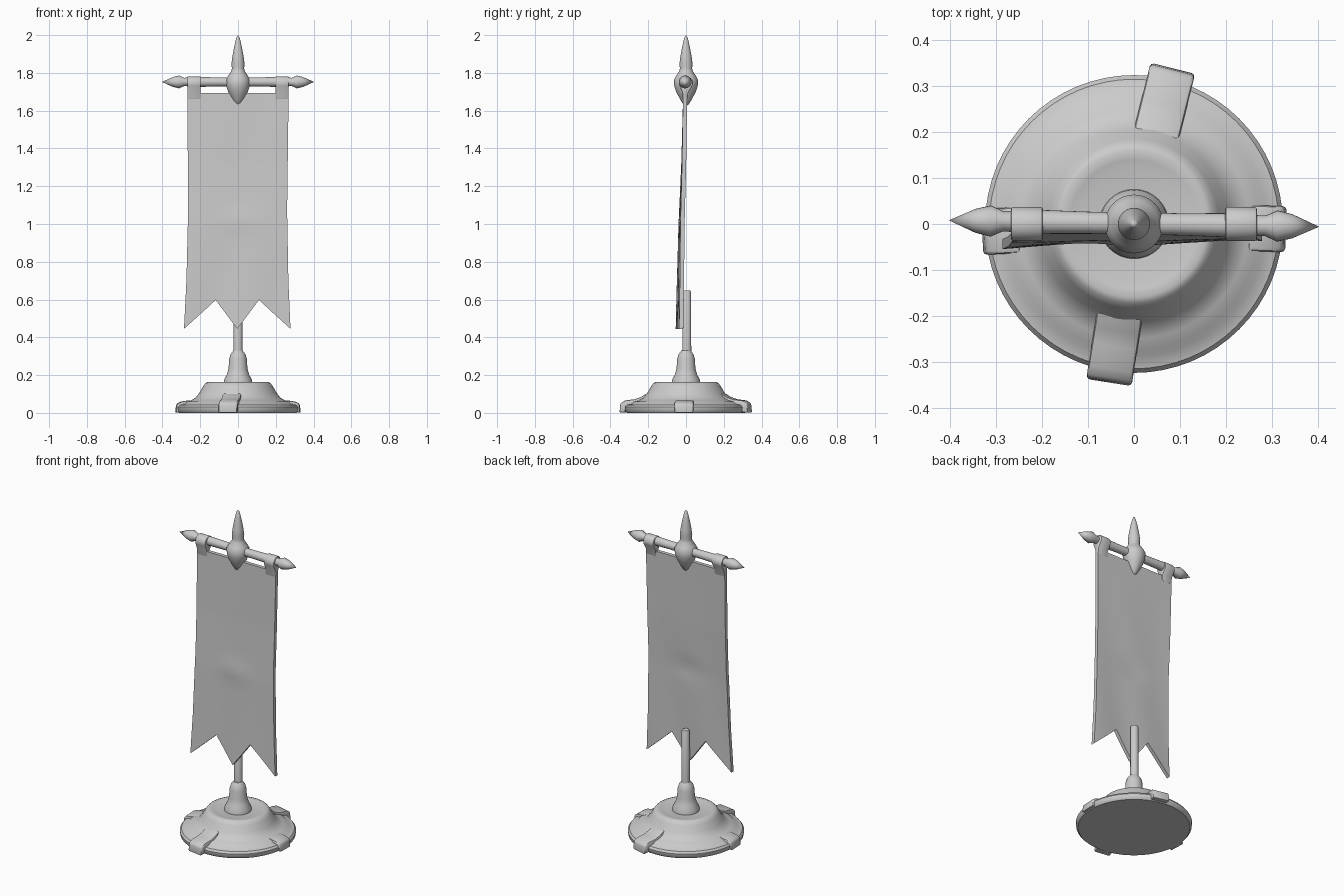
import bpy, bmesh, math
from mathutils import Matrix

if "Cube" in bpy.data.objects:
    bpy.data.objects.remove(bpy.data.objects["Cube"])


def finish(name, bm, angle=40):
    bmesh.ops.remove_doubles(bm, verts=bm.verts, dist=1e-5)
    bmesh.ops.recalc_face_normals(bm, faces=bm.faces)
    me = bpy.data.meshes.new(name)
    bm.to_mesh(me)
    bm.free()
    ob = bpy.data.objects.new(name, me)
    bpy.context.collection.objects.link(ob)
    bpy.ops.object.select_all(action='DESELECT')
    ob.select_set(True)
    bpy.context.view_layer.objects.active = ob
    bpy.ops.object.shade_smooth_by_angle(angle=math.radians(angle))
    return ob


def lathe(name, profile, matrix=Matrix(), steps=40, angle=40):
    """Spin (radius, height) points around local z."""
    bm = bmesh.new()
    vs = [bm.verts.new((r, 0, z)) for r, z in profile]
    es = [bm.edges.new(p) for p in zip(vs, vs[1:])]
    bmesh.ops.spin(bm, geom=vs + es, cent=(0, 0, 0), axis=(0, 0, 1),
                   angle=math.tau, steps=steps, use_duplicate=False)
    bm.transform(matrix)
    return finish(name, bm, angle)


def prism(name, outline, width, matrix, bevel):
    """Extrude a (y, z) outline along x, centred, with rounded edges."""
    bm = bmesh.new()
    face = bm.faces.new([bm.verts.new((-width / 2, y, z)) for y, z in outline])
    ext = bmesh.ops.extrude_face_region(bm, geom=[face])
    bmesh.ops.translate(bm, vec=(width, 0, 0),
                        verts=[g for g in ext['geom'] if isinstance(g, bmesh.types.BMVert)])
    bmesh.ops.recalc_face_normals(bm, faces=bm.faces)
    sharp = [e for e in bm.edges if e.calc_face_angle(0) > math.radians(50)]
    bmesh.ops.bevel(bm, geom=sharp, offset=bevel, segments=2, profile=0.5, affect='EDGES')
    bm.transform(matrix)
    return finish(name, bm)


def lerp_table(t, table):
    for (a, va), (b, vb) in zip(table, table[1:]):
        if t <= b:
            return va + (vb - va) * (t - a) / (b - a)
    return table[-1][1]


# Round stepped base
lathe("base", [(0, 0), (0.312, 0), (0.322, 0.01), (0.324, 0.03), (0.315, 0.042),
               (0.288, 0.048), (0.275, 0.06), (0.25, 0.066), (0.225, 0.08),
               (0.205, 0.105), (0.185, 0.14), (0.172, 0.158), (0.16, 0.163),
               (0.14, 0.16), (0.12, 0.155), (0, 0.155)], steps=64)

# Four clips gripping the rim
long_clip = [(0.2, 0.02), (0.2, 0.105), (0.235, 0.084), (0.27, 0.072),
             (0.32, 0.066), (0.345, 0.05), (0.35, 0.0)]
short_clip = [(0.25, 0.02), (0.25, 0.068), (0.3, 0.06), (0.325, 0.048), (0.332, 0.0)]
for i, (deg, outline) in enumerate([(76, long_clip), (261, long_clip),
                                    (-2, short_clip), (183, short_clip)]):
    prism(f"rim_clip_{i + 1}", outline, 0.1,
          Matrix.Rotation(math.radians(deg - 90), 4, 'Z'), 0.008)

# Collar and short pole
lathe("collar", [(0, 0.15), (0.076, 0.15), (0.074, 0.175), (0.06, 0.2), (0.05, 0.235),
                 (0.047, 0.285), (0.04, 0.31), (0.025, 0.33), (0, 0.335)], steps=32)
lathe("pole", [(0, 0.28), (0.024, 0.28), (0.023, 0.64), (0.019, 0.647), (0, 0.647)],
      Matrix.Translation((0, 0.004, 0)), 24)

# Crossbar with pointed ends
half = [(0.024, 0.0), (0.024, 0.1), (0.026, 0.2), (0.022, 0.285), (0.034, 0.312),
        (0.026, 0.345), (0.0, 0.403)]
bar = [(r, -x) for r, x in reversed(half[1:])] + half
lathe("crossbar", bar, Matrix.Translation((0, 0.001, 1.752)) @
      Matrix.Rotation(math.radians(-1), 4, 'Z') @ Matrix.Rotation(math.pi / 2, 4, 'Y'), 24)

# Central spear finial with bulb and lower point
lathe("finial", [(0, 1.622), (0.016, 1.635), (0.032, 1.662), (0.05, 1.695), (0.062, 1.73),
                 (0.064, 1.762), (0.052, 1.785), (0.036, 1.808), (0.032, 1.825),
                 (0.035, 1.845), (0.03, 1.885), (0.02, 1.94), (0.009, 1.985), (0, 2.0)],
      steps=32, angle=50)

# Hanging tabs looped over the crossbar
tab = [(0.037 * math.cos(a), 1.745 + 0.037 * math.sin(a))
       for a in (math.radians(-20 + 22 * k) for k in range(11))]
tab += [(-0.019, 1.695), (-0.017, 1.66), (0.008, 1.66), (0.012, 1.695)]
for side, x in (("left", -0.233), ("right", 0.233)):
    prism(f"tab_{side}", tab, 0.07, Matrix.Translation((x, 0, 0)), 0.006)

# Banner cloth: zigzag lower hem, gentle forward drift and folds
TOP, LOW, COLS, ROWS, THICK = 1.693, 0.445, 48, 40, 0.022
width_at = [(0, 0.268), (0.5, 0.262), (0.8, 0.27), (1, 0.282)]
drift_at = [(0, -0.004), (0.3, -0.012), (0.56, -0.024), (1, -0.034)]
bm = bmesh.new()
grid = []
for j in range(ROWS + 1):
    row = []
    for i in range(COLS + 1):
        u = 2 * i / COLS - 1
        hem = lerp_table(abs(u), [(0, LOW), (20 / 48, 0.598), (1, LOW)])
        z = TOP + (hem - TOP) * j / ROWS
        t = (TOP - z) / (TOP - LOW)
        y = lerp_table(t, drift_at) + 0.007 * t * u + 0.003 * t * math.sin(5 * u + 4 * t)
        y -= 0.006 * math.exp(-((z - 1.02) / 0.06) ** 2 - (u / 0.35) ** 2)
        x = u * lerp_table(t, width_at) - 0.004 * t
        row.append(bm.verts.new((x, y - THICK / 2, z)))
    grid.append(row)
for a, b in zip(grid, grid[1:]):
    for i in range(COLS):
        bm.faces.new((a[i], b[i], b[i + 1], a[i + 1]))
ext = bmesh.ops.extrude_face_region(bm, geom=bm.faces[:])
bmesh.ops.translate(bm, vec=(0, THICK, 0),
                    verts=[g for g in ext['geom'] if isinstance(g, bmesh.types.BMVert)])
finish("banner", bm)
